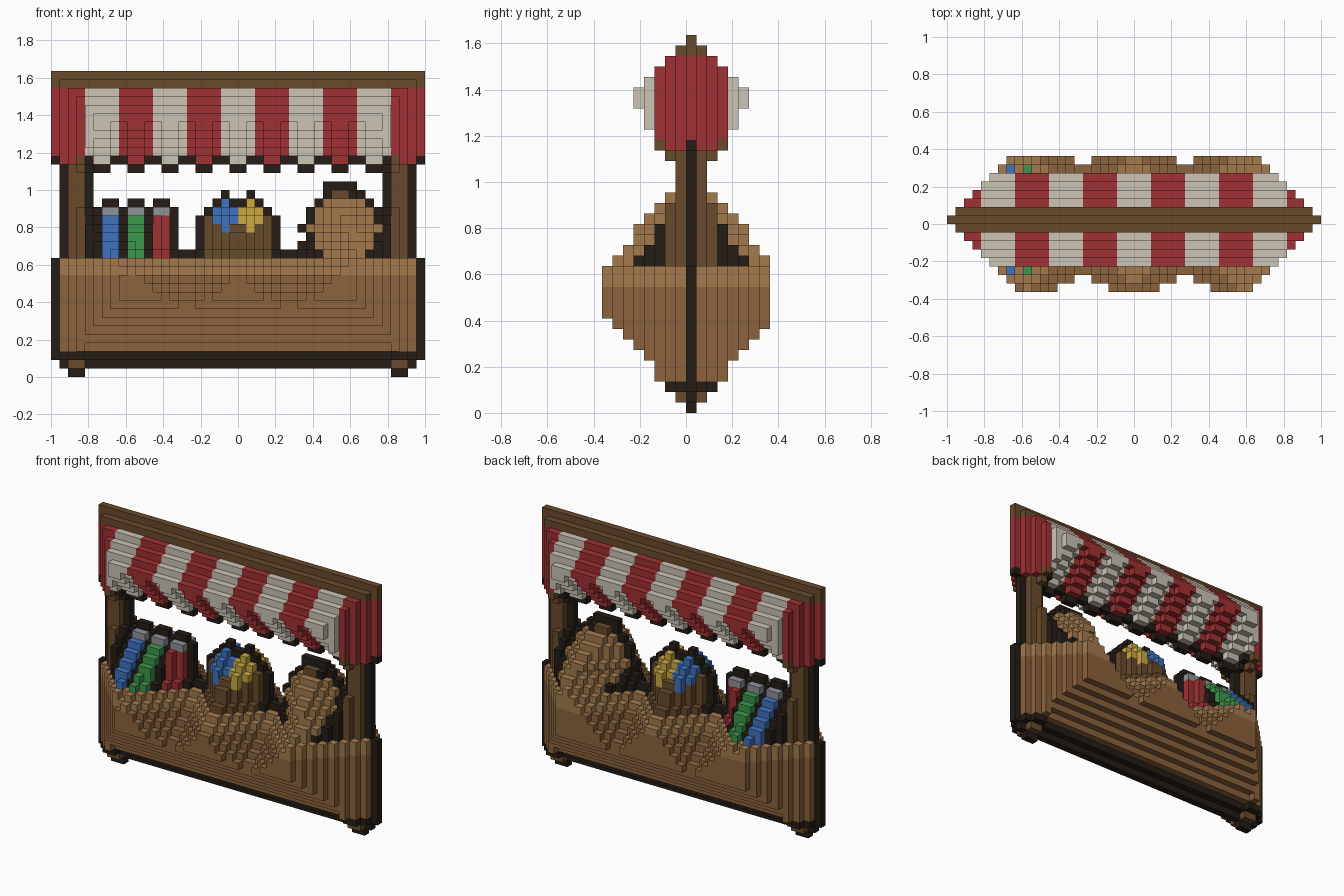
import bpy, bmesh

if "Cube" in bpy.data.objects:
    bpy.data.objects.remove(bpy.data.objects["Cube"])

U = 2 / 44            # block size
W, H = 44, 36         # blocks across and up
COL = {
    "outline_dark": (0.018, 0.012, 0.008), "dark_wood": (0.14, 0.07, 0.025),
    "counter_front": (0.26, 0.125, 0.045), "counter_edge": (0.37, 0.195, 0.075),
    "awning_red": (0.35, 0.03, 0.033), "awning_white": (0.6, 0.55, 0.47),
    "blue_goods": (0.05, 0.17, 0.53), "green_goods": (0.045, 0.31, 0.075),
    "red_goods": (0.35, 0.03, 0.033), "jar_caps": (0.28, 0.29, 0.33),
    "yellow_goods": (0.6, 0.4, 0.055), "sack": (0.37, 0.195, 0.075),
}
grid = {}


def paint(part, c0, c1, r0, r1, mirror=False):
    """Fill columns c0..c1 and rows r0..r1 of the stall's front pattern."""
    for c in range(c0, c1 + 1):
        for r in range(r0, r1 + 1):
            grid[c, r] = part
            if mirror:
                grid[W - 1 - c, r] = part


# feet and counter
paint("outline_dark", 1, 42, 1, 1)
paint("outline_dark", 0, 43, 2, 13)
paint("outline_dark", 2, 3, 0, 0, True)
paint("dark_wood", 2, 3, 1, 1, True)
paint("counter_front", 1, 42, 3, 11)
paint("counter_edge", 1, 42, 12, 13)
paint("outline_dark", 4, 39, 14, 14)

# posts
paint("outline_dark", 1, 4, 14, 24, True)
paint("dark_wood", 2, 3, 14, 25, True)

# striped awning with scalloped hem, and ridge beam
for i in range(11):
    c = 4 * i
    stripe = "awning_white" if i % 2 else "awning_red"
    paint(stripe, c, c + 3, 26, 33)
    paint("outline_dark", c, c + 3, 25, 25)
    paint(stripe, c + 1, c + 2, 25, 25)
    if 0 < i < 10:
        paint("outline_dark", c + 1, c + 2, 24, 24)
paint("dark_wood", 3, 3, 25, 25, True)
paint("dark_wood", 0, 43, 34, 35)

# three tall jars
paint("outline_dark", 5, 14, 14, 19)
for c, part in ((6, "blue_goods"), (9, "green_goods"), (12, "red_goods")):
    paint(part, c, c + 1, 14, 18)
    paint("jar_caps", c, c + 1, 19, 19)
    paint("outline_dark", c, c + 1, 20, 20)

# basket with two round goods
paint("outline_dark", 17, 26, 14, 18)
paint("outline_dark", 18, 25, 19, 19)
paint("outline_dark", 19, 24, 20, 20)
paint("dark_wood", 18, 25, 14, 18)
for c, part in ((20, "blue_goods"), (23, "yellow_goods")):
    paint("outline_dark", c, c, 21, 21)
    paint(part, c, c, 17, 20)
    paint(part, c - 1, c + 1, 18, 19)

# round sack with tied neck
paint("outline_dark", 30, 38, 15, 19)
paint("outline_dark", 29, 29, 15, 15)
paint("outline_dark", 29, 29, 17, 17)
paint("outline_dark", 31, 37, 20, 20)
paint("outline_dark", 32, 36, 21, 21)
paint("outline_dark", 32, 35, 22, 22)
paint("dark_wood", 33, 34, 21, 21)
for r, c0, c1 in ((14, 32, 36), (15, 31, 37), (16, 31, 37), (17, 30, 38),
                  (18, 31, 37), (19, 31, 37), (20, 32, 36)):
    paint("sack", c0, c1, r, r)

# thickness of every block column grows with its distance from the silhouette
SIDES = ((1, 0), (-1, 0), (0, 1), (0, -1))
depth, left, d = {}, set(grid), 0
while left:
    rim = [p for p in left
           if any((p[0] + a, p[1] + b) not in left for a, b in SIDES)]
    for p in rim:
        depth[p] = d
    left -= set(rim)
    d += 1
solid = {(c, k, r) for (c, r), d in depth.items()
         for k in range(max(-d, -8), min(d, 7) + 1)}

# block faces: direction and its four corners
FACES = (
    ((1, 0, 0), ((1, 0, 0), (1, 1, 0), (1, 1, 1), (1, 0, 1))),
    ((-1, 0, 0), ((0, 0, 0), (0, 0, 1), (0, 1, 1), (0, 1, 0))),
    ((0, 1, 0), ((0, 1, 0), (0, 1, 1), (1, 1, 1), (1, 1, 0))),
    ((0, -1, 0), ((0, 0, 0), (1, 0, 0), (1, 0, 1), (0, 0, 1))),
    ((0, 0, 1), ((0, 0, 1), (1, 0, 1), (1, 1, 1), (0, 1, 1))),
    ((0, 0, -1), ((0, 0, 0), (0, 1, 0), (1, 1, 0), (1, 0, 0))),
)

# one object per part, with outer faces only
for part, rgb in COL.items():
    bm, verts = bmesh.new(), {}
    for x, y, z in sorted(solid):
        if grid[x, z] != part:
            continue
        for n, corners in FACES:
            if (x + n[0], y + n[1], z + n[2]) in solid:
                continue
            quad = []
            for a, b, c in corners:
                key = (x + a, y + b, z + c)
                if key not in verts:
                    verts[key] = bm.verts.new(((key[0] - W / 2) * U, key[1] * U, key[2] * U))
                quad.append(verts[key])
            bm.faces.new(quad)
    mesh = bpy.data.meshes.new(part)
    bm.to_mesh(mesh)
    bm.free()
    mat = bpy.data.materials.new(part)
    mat.diffuse_color = (*rgb, 1)
    mat.use_nodes = True
    mat.node_tree.nodes["Principled BSDF"].inputs["Base Color"].default_value = mat.diffuse_color
    mesh.materials.append(mat)
    bpy.context.collection.objects.link(bpy.data.objects.new(part, mesh))
